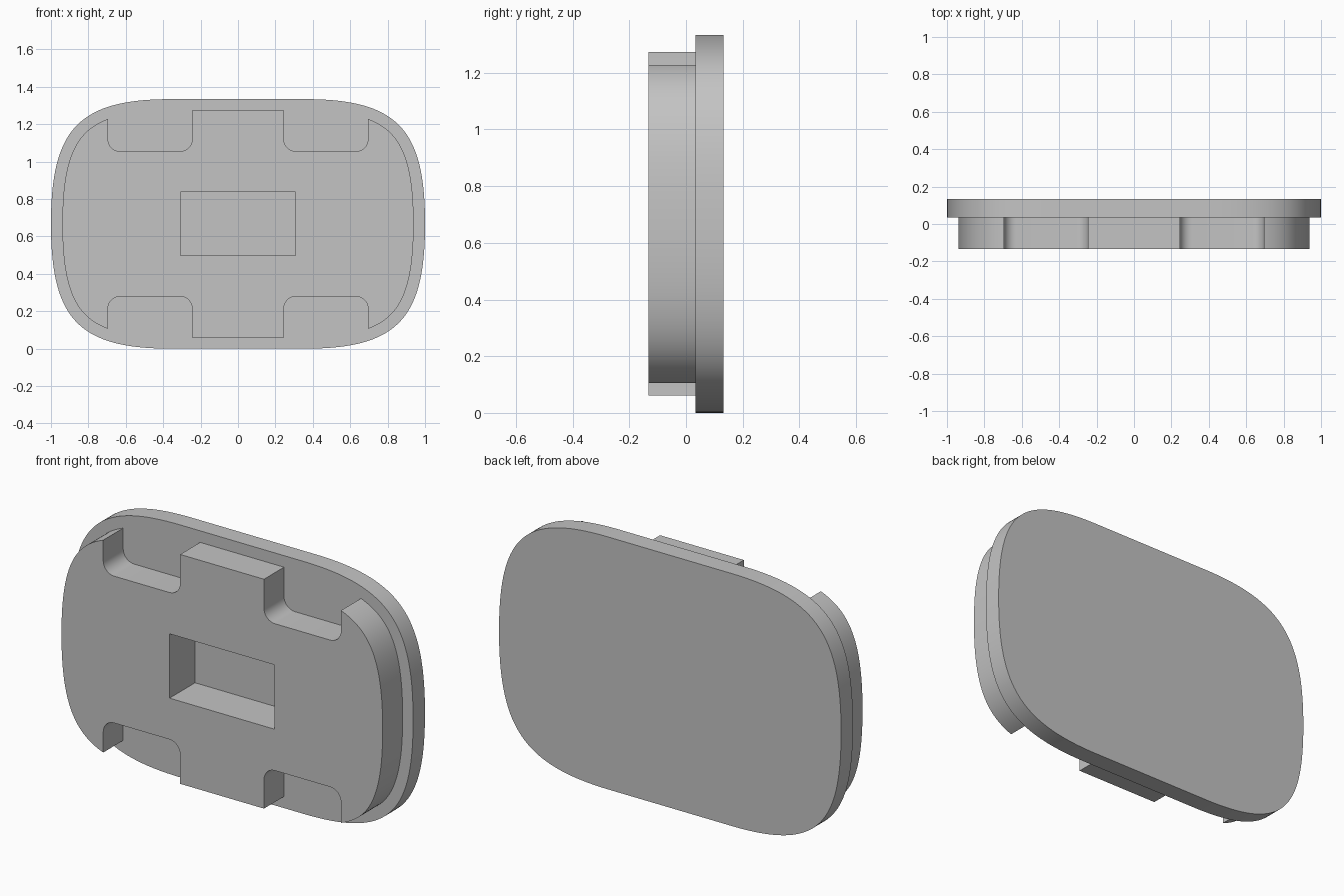
import bpy, bmesh, math
from mathutils import Vector

cube = bpy.data.objects.get("Cube")
if cube:
    bpy.data.objects.remove(cube, do_unlink=True)

HALF_H = 0.667
BACK, STEP, FRONT = 0.133, 0.034, -0.133

grey = bpy.data.materials.new("plain grey")
grey.use_nodes = True
colour = (0.55, 0.55, 0.55, 1)
grey.diffuse_color = colour
grey.node_tree.nodes["Principled BSDF"].inputs["Base Color"].default_value = colour


def corner_curve(inset, steps=36):
    """Quarter of the rounded outline, from the flat top to the side, moved inwards."""
    a, b, c, d = (Vector(p) for p in ((0.36, HALF_H), (0.86, HALF_H), (1, 0.5), (1, 0)))
    points = []
    for i in range(steps + 1):
        t = i / steps
        u = 1 - t
        p = a * u**3 + b * 3 * u * u * t + c * 3 * u * t * t + d * t**3
        tangent = ((b - a) * u * u + (c - b) * 2 * u * t + (d - c) * t * t).normalized()
        outward = Vector((-tangent.y, tangent.x))
        points.append(p - outward * inset)
    return points


def fillet(cx, cz, r, start, end, steps=8):
    angles = [math.radians(start + (end - start) * i / steps) for i in range(steps + 1)]
    return [Vector((cx + r * math.cos(a), cz + r * math.sin(a))) for a in angles]


def mirrored(quarter):
    """Complete a quarter outline (top to side) to a closed loop."""
    right = quarter + [Vector((p.x, -p.y)) for p in reversed(quarter[:-1])]
    return right + [Vector((-p.x, p.y)) for p in reversed(right)]


def prism(name, outline, y0, y1):
    bm = bmesh.new()
    face = bm.faces.new([bm.verts.new((p.x, y0, p.y + HALF_H)) for p in outline])
    extruded = bmesh.ops.extrude_face_region(bm, geom=[face])["geom"]
    verts = [v for v in extruded if isinstance(v, bmesh.types.BMVert)]
    bmesh.ops.translate(bm, verts=verts, vec=(0, y1 - y0, 0))
    bmesh.ops.recalc_face_normals(bm, faces=bm.faces)
    mesh = bpy.data.meshes.new(name)
    bm.to_mesh(mesh)
    bm.free()
    mesh.materials.append(grey)
    obj = bpy.data.objects.new(name, mesh)
    bpy.context.collection.objects.link(obj)
    return obj


# Rounded back plate
plate = prism("back_plate", mirrored(corner_curve(0)), STEP, BACK)

# Raised front block with four filleted notches
INSET, X0, X1, FLOOR, R = 0.061, 0.245, 0.695, 0.388, 0.064
curve = corner_curve(INSET)
k = next(i for i, p in enumerate(curve) if p.x > X1)
p, q = curve[k - 1], curve[k]
meet = p.lerp(q, (X1 - p.x) / (q.x - p.x))
quarter = [Vector((X0, HALF_H - INSET))]
quarter += fillet(X0 + R, FLOOR + R, R, 180, 270)
quarter += fillet(X1 - R, FLOOR + R, R, 270, 360)
quarter += [meet] + curve[k:]
block = prism("front_block", mirrored(quarter), FRONT, STEP)

# Rectangular pocket through the block and into the plate
pocket = prism("pocket_cutter", mirrored([Vector((0.307, 0.17)), Vector((0.307, 0))]), -0.3, 0.08)
pocket.hide_render = True
for obj in (plate, block):
    cut = obj.modifiers.new("pocket", "BOOLEAN")
    cut.operation = "DIFFERENCE"
    cut.solver = "EXACT"
    cut.object = pocket
    bpy.ops.object.select_all(action="DESELECT")
    obj.select_set(True)
    bpy.context.view_layer.objects.active = obj
    bpy.ops.object.modifier_apply(modifier=cut.name)
    bpy.ops.object.shade_smooth_by_angle(angle=math.radians(30))
bpy.data.objects.remove(pocket, do_unlink=True)
